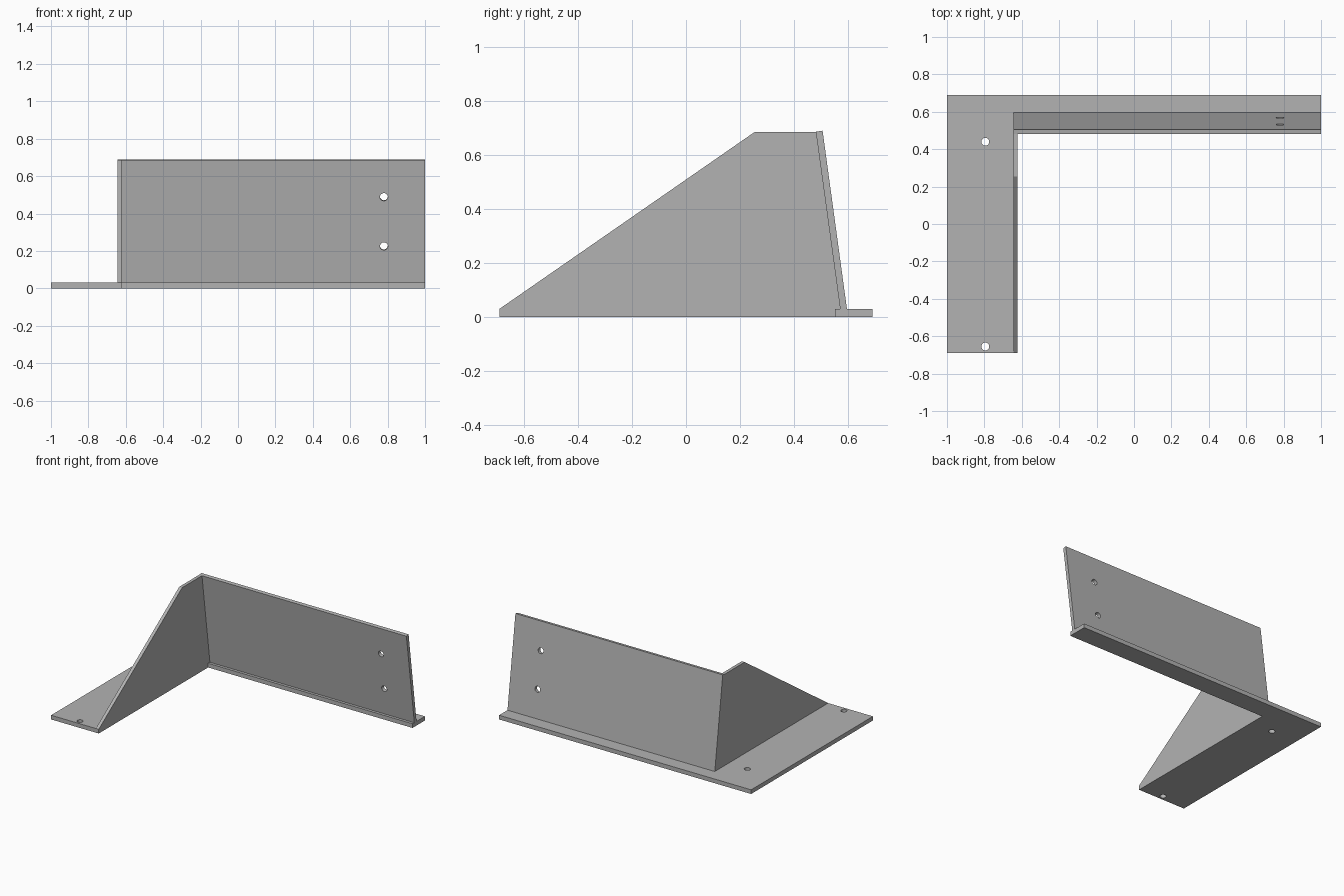
import bpy, bmesh, math
from mathutils import Vector, Matrix

cube = bpy.data.objects.get("Cube")
if cube:
    bpy.data.objects.remove(cube, do_unlink=True)

grey = bpy.data.materials.new("plain grey")
grey.use_nodes = True
colour = (0.45, 0.45, 0.45, 1)
grey.diffuse_color = colour
grey.node_tree.nodes["Principled BSDF"].inputs["Base Color"].default_value = colour


def finish(name, bm, hidden=False):
    bmesh.ops.recalc_face_normals(bm, faces=bm.faces)
    mesh = bpy.data.meshes.new(name)
    bm.to_mesh(mesh)
    bm.free()
    mesh.materials.append(grey)
    obj = bpy.data.objects.new(name, mesh)
    bpy.context.collection.objects.link(obj)
    obj.hide_render = hidden
    if hidden:
        obj.hide_set(True)
    return obj


def prism(name, outline, direction):
    """Extrude a flat outline of 3D points along a direction."""
    bm = bmesh.new()
    face = bm.faces.new([bm.verts.new(p) for p in outline])
    new = bmesh.ops.extrude_face_region(bm, geom=[face])["geom"]
    moved = [v for v in new if isinstance(v, bmesh.types.BMVert)]
    bmesh.ops.translate(bm, verts=moved, vec=direction)
    return finish(name, bm)


def drill(obj, centres, axis, radius=0.021):
    """Cut round screw holes through a part."""
    bm = bmesh.new()
    turn = Vector((0, 0, 1)).rotation_difference(Vector(axis)).to_matrix().to_4x4()
    for c in centres:
        bmesh.ops.create_cone(bm, cap_ends=True, segments=32, radius1=radius,
                              radius2=radius, depth=0.15,
                              matrix=Matrix.Translation(c) @ turn)
    cutter = finish(obj.name + "_hole_cutter", bm, hidden=True)
    mod = obj.modifiers.new("screw_holes", 'BOOLEAN')
    mod.operation = 'DIFFERENCE'
    mod.solver = 'EXACT'
    mod.object = cutter


LEFT, INNER, OUTER = -1.0, -0.645, -0.622
BACK, STEP, THICK, TOP = 0.69, 0.55, 0.03, 0.685

# L-shaped mounting flange
flange = prism("base_flange", [(LEFT, -BACK, 0), (INNER, -BACK, 0), (INNER, STEP, 0),
                               (1, STEP, 0), (1, BACK, 0), (LEFT, BACK, 0)],
               (0, 0, THICK))
drill(flange, [(-0.795, y, THICK / 2) for y in (-0.655, 0.44)], (0, 0, 1))

# Leaning back panel
panel_profile = [(0.57, THICK), (0.595, THICK), (0.505, 0.689), (0.48, TOP)]
panel = prism("back_panel", [(INNER, y, z) for y, z in panel_profile], (1 - INNER, 0, 0))
slope = (0.48 - 0.57) / (TOP - THICK)
holes = [(0.78, 0.583 + slope * (z - THICK), z) for z in (0.227, 0.49)]
drill(panel, holes, Vector((0, 1, -slope)).normalized())

# Tapered side gusset
gusset_profile = [(-BACK, 0), (-BACK, THICK), (0.255, TOP), (0.48, TOP),
                  (0.57, THICK), (STEP, THICK), (STEP, 0)]
prism("side_gusset", [(INNER, y, z) for y, z in gusset_profile], (OUTER - INNER, 0, 0))
